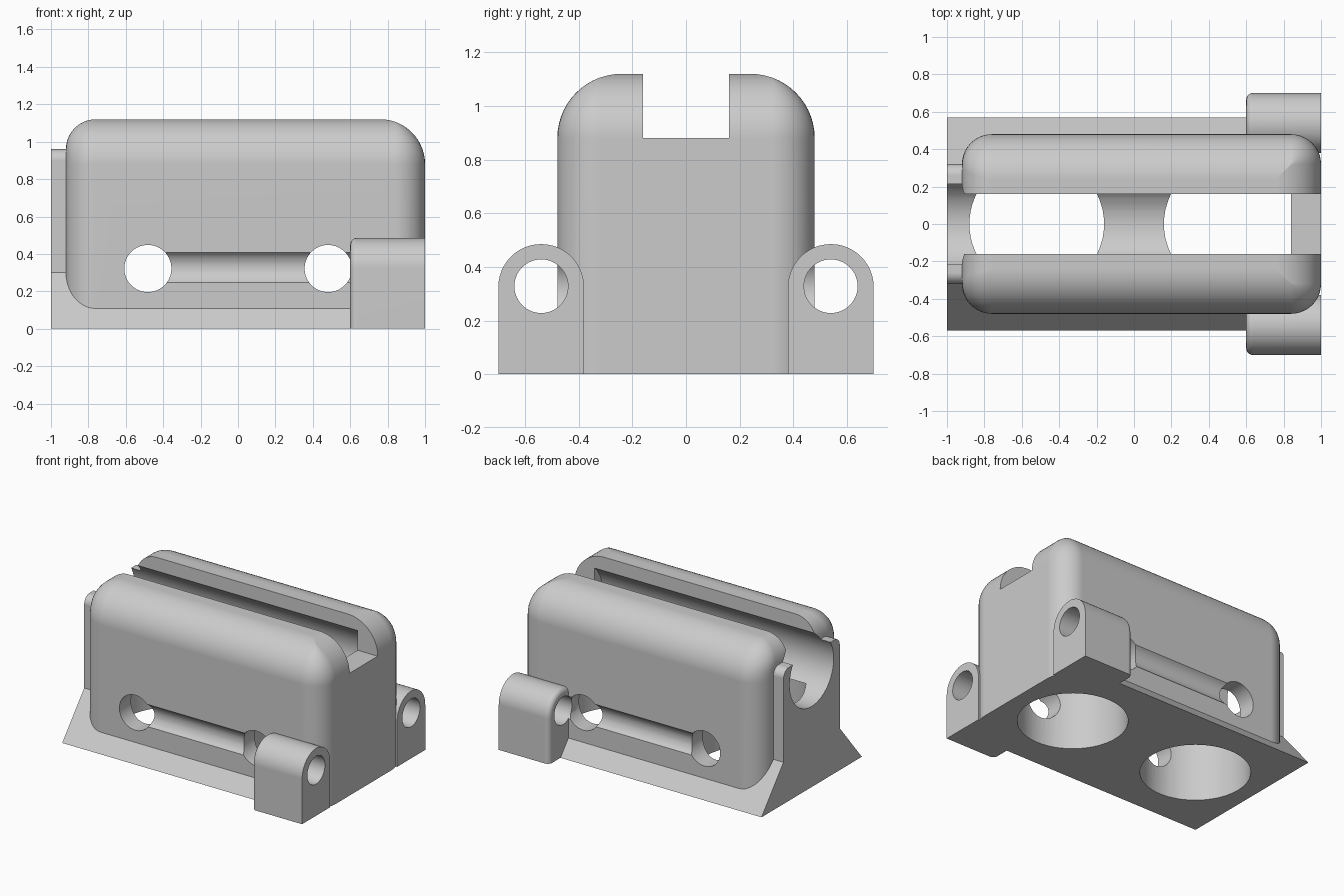
import bpy, bmesh
from math import sin, cos, pi, sqrt
from mathutils import Matrix

if "Cube" in bpy.data.objects:
    bpy.data.objects.remove(bpy.data.objects["Cube"], do_unlink=True)

grey = bpy.data.materials.new("light_grey")
grey.use_nodes = True
grey.diffuse_color = (0.6, 0.6, 0.6, 1)
grey.node_tree.nodes["Principled BSDF"].inputs["Base Color"].default_value = (0.6, 0.6, 0.6, 1)


def make(name, bm):
    bmesh.ops.recalc_face_normals(bm, faces=bm.faces)
    mesh = bpy.data.meshes.new(name)
    bm.to_mesh(mesh)
    bm.free()
    mesh.materials.append(grey)
    obj = bpy.data.objects.new(name, mesh)
    bpy.context.collection.objects.link(obj)
    return obj


def loft(name, rings):
    """Skin a stack of matching rings and cap both ends."""
    bm = bmesh.new()
    rows = [[bm.verts.new(p) for p in ring] for ring in rings]
    for a, b in zip(rows, rows[1:]):
        for i in range(len(a)):
            j = (i + 1) % len(a)
            bm.faces.new((a[i], a[j], b[j], b[i]))
    bm.faces.new(rows[0])
    bm.faces.new(rows[-1])
    return make(name, bm)


def prism(name, half, x0, x1):
    """Extrude a y/z half profile, mirrored across y, along x."""
    profile = half + [(-y, z) for y, z in reversed(half)]
    return loft(name, [[(x, y, z) for y, z in profile] for x in (x0, x1)])


def cylinder(name, radius, start, end, axis, a, b):
    """Cylinder from start to end along an axis; a, b are the other coordinates."""
    order = {"x": lambda t, u, v: (t, u, v),
             "y": lambda t, u, v: (u, t, v),
             "z": lambda t, u, v: (u, v, t)}[axis]
    n = 64
    return loft(name, [[order(t, a + radius * cos(2 * pi * i / n), b + radius * sin(2 * pi * i / n))
                        for i in range(n)] for t in (start, end)])


def combine(target, part, operation):
    mod = target.modifiers.new(operation, "BOOLEAN")
    mod.object = part
    mod.operation = operation
    mod.solver = "EXACT"
    bpy.context.view_layer.objects.active = target
    bpy.ops.object.modifier_apply(modifier=mod.name)
    bpy.data.objects.remove(part, do_unlink=True)


# Main block: rounded plan whose rings shrink towards the rounded top
def body_ring(z, d_left, d):
    x0, x1, y1 = -0.92 + d_left, 1 - d, 0.48 - d
    ring = []
    for sx, sy, first in ((1, 1, 0), (-1, 1, 1), (-1, -1, 2), (1, -1, 3)):
        r = max(0.16 - (d if sx > 0 else d_left), 0.004)
        cx = x1 - r if sx > 0 else x0 + r
        for i in range(11):
            t = (first + i / 10) * pi / 2
            ring.append((cx + r * cos(t), sy * (y1 - r) + r * sin(t), z))
    return ring


rings = [body_ring(0, 0, 0)]
for i in range(15):
    t = i / 14 * pi / 2
    z = 0.88 + 0.24 * sin(t)
    rise = min(max(0, z - 0.96) / 0.16, 1)
    rings.append(body_ring(z, 0.16 * (1 - sqrt(1 - rise * rise)), 0.24 * (1 - cos(t))))
body = loft("housing", rings)

# Sloping base and end plate
combine(body, prism("base_wedge", [(0.57, 0), (0.32, 0.3)], -1, 0.63), "UNION")
lip = [(0.26 + 0.06 * cos(i * pi / 16), 0.9 + 0.06 * sin(i * pi / 16)) for i in range(9)]
combine(body, prism("end_plate", [(0.32, 0.1)] + lip, -1, -0.7), "UNION")

# Top slot, long bore, wells from below and cross holes
combine(body, prism("slot", [(0.16, 0.88), (0.16, 1.3)], -1.2, 1.2), "DIFFERENCE")
combine(body, cylinder("bore", 0.25, -1.2, 0.84, "x", 0, 0.83), "DIFFERENCE")
for side in (-1, 1):
    combine(body, cylinder("well", 0.36, -0.2, 0.64, "z", 0.52 * side, 0), "DIFFERENCE")
    combine(body, cylinder("cross_hole", 0.126, -0.8, 0.8, "y", 0.482 * side, 0.322), "DIFFERENCE")


# Arched hinge lugs with a softened inner end
def lug_ring(x, inset, side):
    r = 0.16 - inset
    arch = [(r, 0)] + [(r * cos(i * pi / 24), 0.325 + r * sin(i * pi / 24)) for i in range(25)] + [(-r, 0)]
    return [(x, side * (0.54 + y), z) for y, z in arch]


for side in (-1, 1):
    rings = []
    for i in range(7):
        t = i / 6 * pi / 2
        rings.append(lug_ring(0.6 + 0.035 * (1 - cos(t)), 0.035 * (1 - sin(t)), side))
    rings.append(lug_ring(1, 0, side))
    combine(body, loft("hinge_lug", rings), "UNION")

# Pin channels through the lugs and along the flanks
for side in (-1, 1):
    combine(body, cylinder("pin_channel", 0.1, -0.48, 1.2, "x", 0.54 * side, 0.328), "DIFFERENCE")

# Smooth curved surfaces, crisp edges
bpy.ops.object.select_all(action="DESELECT")
body.select_set(True)
bpy.context.view_layer.objects.active = body
bpy.ops.object.shade_smooth_by_angle(angle=pi / 6)
normals = body.modifiers.new("weighted_normals", "WEIGHTED_NORMAL")
normals.keep_sharp = True
